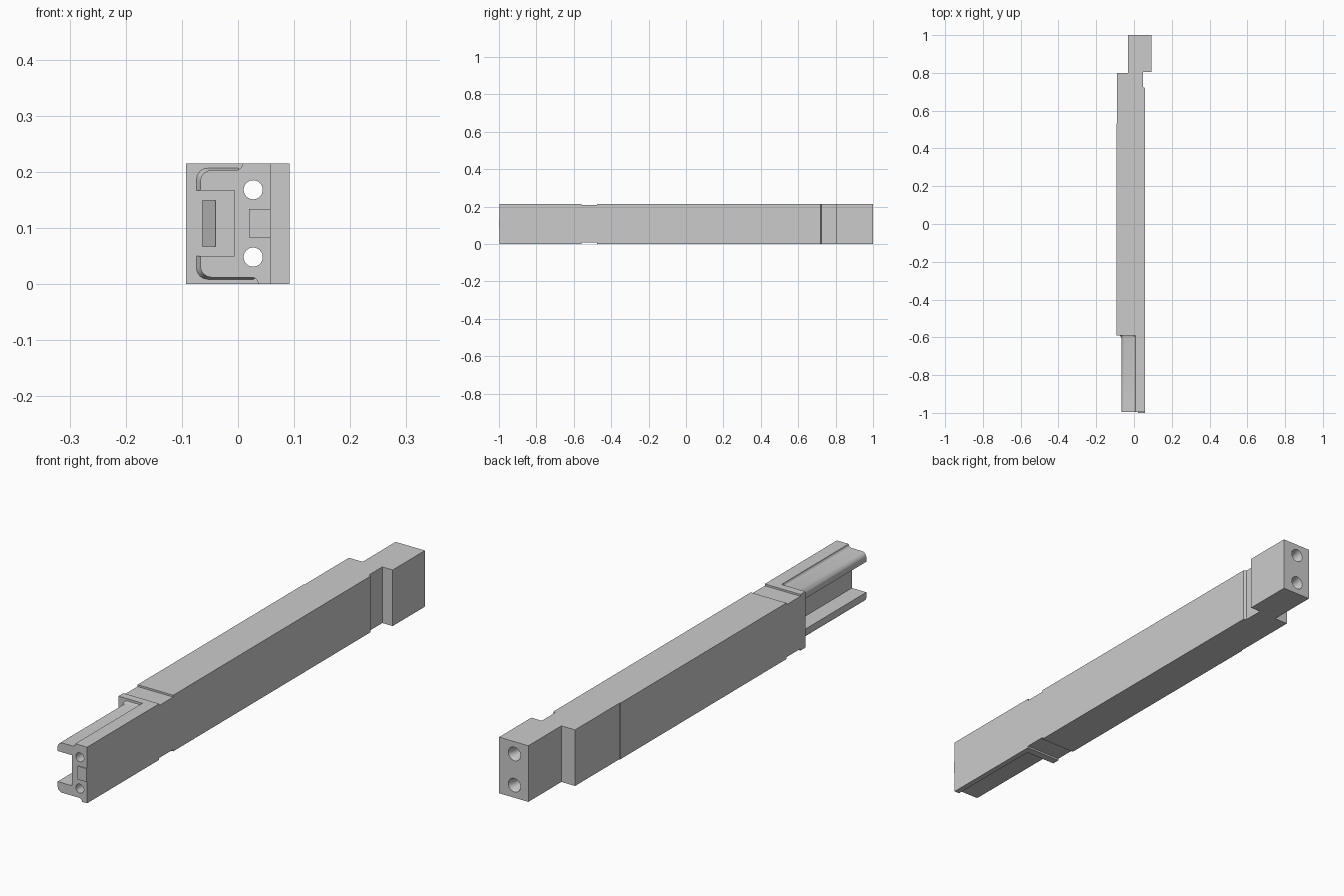
import bpy, bmesh, math
from mathutils import Vector

if "Cube" in bpy.data.objects:
    bpy.data.objects.remove(bpy.data.objects["Cube"])

H = 0.215


def loft(name, rings):
    """Closed solid skinned through rings with equal point counts."""
    bm = bmesh.new()
    loops = [[bm.verts.new(p) for p in ring] for ring in rings]
    n = len(loops[0])
    for a, b in zip(loops, loops[1:]):
        for i in range(n):
            j = (i + 1) % n
            bm.faces.new((a[i], a[j], b[j], b[i]))
    bm.faces.new(loops[0])
    bm.faces.new(loops[-1])
    bmesh.ops.recalc_face_normals(bm, faces=bm.faces)
    me = bpy.data.meshes.new(name)
    bm.to_mesh(me)
    bm.free()
    ob = bpy.data.objects.new(name, me)
    bpy.context.collection.objects.link(ob)
    return ob


def prism(name, plan, z0, z1):
    return loft(name, [[(x, y, z) for x, y in plan] for z in (z0, z1)])


def box(name, x0, x1, y0, y1, z0, z1):
    return prism(name, [(x0, y0), (x1, y0), (x1, y1), (x0, y1)], z0, z1)


def arc(cx, cz, r, a0, a1, n=6):
    angles = [math.radians(a0 + (a1 - a0) * i / n) for i in range(n + 1)]
    return [(cx + r * math.cos(a), cz + r * math.sin(a)) for a in angles]


def bore(name, x, z, stations, n=32):
    """Round solid along y; stations are (y, radius)."""
    return loft(name, [[(x + r * math.cos(math.tau * i / n), y,
                         z + r * math.sin(math.tau * i / n)) for i in range(n)]
                       for y, r in stations])


def combine(target, tool, operation):
    mod = target.modifiers.new(operation, 'BOOLEAN')
    mod.operation = operation
    mod.solver = 'EXACT'
    mod.object = tool
    tool.hide_render = True
    bpy.context.view_layer.objects.active = target
    bpy.ops.object.modifier_apply(modifier=mod.name)
    bpy.data.objects.remove(tool)


# Main bar with the offset end block and the side relief
bar = prism("bar", [
    (-0.093, -0.59), (0.058, -0.59), (0.058, 0.72), (0.048, 0.725),
    (0.048, 0.805), (0.092, 0.805), (0.092, 1.0), (-0.032, 1.0),
    (-0.032, 0.8), (-0.09, 0.8), (-0.09, 0.532), (-0.093, 0.53)], 0, H)

# Shallow bands behind the collar, top and bottom
for z0, z1 in ((-0.05, 0.007), (0.208, 0.3)):
    combine(bar, box("band_cutter", -0.2, 0.2, -0.56, -0.475, z0, z1), 'DIFFERENCE')

# Channel tail: thick web on the right, two rounded flanges on the left
profile = ([(0.058, H)]
           + arc(-0.004, H, 0.012, 0, -90)
           + arc(-0.047, 0.183, 0.02, 90, 180)
           + [(-0.067, 0.167), (-0.006, 0.167), (-0.006, 0.05), (-0.067, 0.05)]
           + arc(-0.047, 0.032, 0.02, 180, 270)
           + arc(0.024, 0.0, 0.012, 90, 0)
           + [(0.058, 0.0)])


def flared(y, d):
    ring = []
    for x, z in profile:
        if x < -0.03:
            x -= 0.008 * d
        if x < 0.03 and 0.18 < z < 0.204:
            z += 0.004 * d
        if x < 0.03 and 0.011 < z < 0.035:
            z -= 0.004 * d
        ring.append((x, y, z))
    return ring


tail = loft("tail", [flared(-0.996, 0), flared(-0.604, 0),
                     flared(-0.597, 0.4), flared(-0.588, 1), flared(-0.575, 1)])
combine(bar, tail, 'UNION')

# Sloped pocket where the channel meets the collar
combine(bar, prism("pocket_cutter", [(-0.063, -0.61), (-0.04, -0.61),
                                     (-0.04, -0.585), (-0.063, -0.54)],
                   0.067, 0.149), 'DIFFERENCE')

# Raised pad on the front face
combine(bar, box("pad", 0.02, 0.0575, -1.0, -0.99, 0.083, 0.134), 'UNION')

# Two long bolt holes, countersunk at the back
for z in (0.048, 0.168):
    combine(bar, bore("hole_cutter", 0.027, z,
                      [(-1.05, 0.017), (0.972, 0.017), (1.0, 0.026), (1.05, 0.026)]),
            'DIFFERENCE')

bpy.ops.object.select_all(action='DESELECT')
bar.select_set(True)
bpy.context.view_layer.objects.active = bar
bpy.ops.object.shade_smooth_by_angle(angle=math.radians(25))
